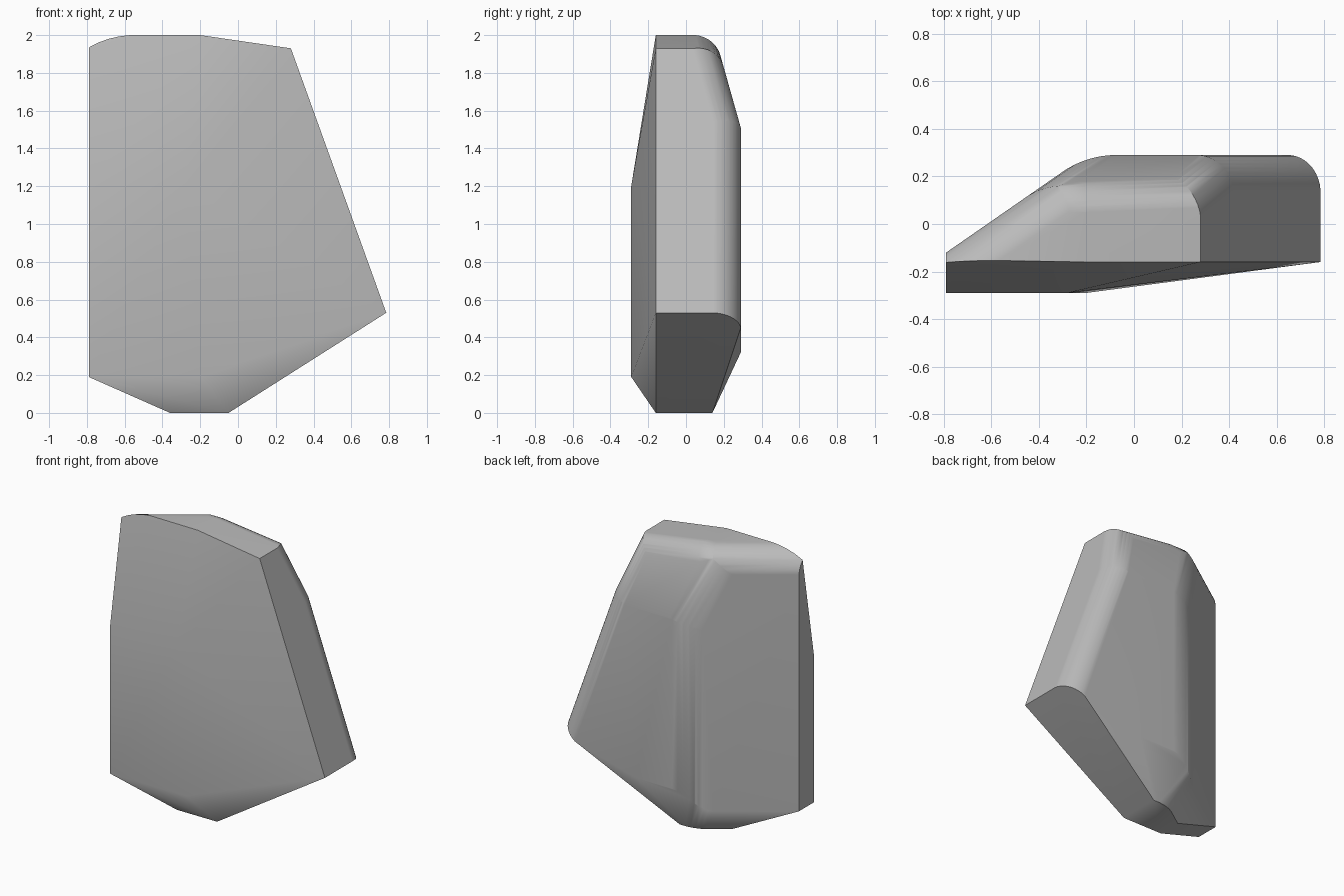
import bpy
import bmesh
import math
from mathutils import Vector

cube = bpy.data.objects.get("Cube")
if cube:
    bpy.data.objects.remove(cube, do_unlink=True)


def plane(normal, point):
    """Half-space as (unit outward normal, offset)."""
    n = Vector(normal).normalized()
    return n, n.dot(Vector(point))


def cut(bm, half_space):
    """Trim the convex body to a half-space and cap the opening."""
    n, d = half_space
    bmesh.ops.bisect_plane(bm, geom=bm.verts[:] + bm.edges[:] + bm.faces[:], dist=1e-5,
                           plane_co=n * d, plane_no=n, clear_outer=True)
    rim = [e for e in bm.edges if e.is_boundary]
    if rim:
        bmesh.ops.holes_fill(bm, edges=rim, sides=0)


def fillet(bm, a, b, radius, steps):
    """Round the edge between two planes with tangent cuts."""
    (na, da), (nb, db) = a, b
    c = na.dot(nb)
    p, q = da - radius, db - radius
    axis = (na * (p - c * q) + nb * (q - c * p)) / (1 - c * c)
    for i in range(1, steps):
        n = na.slerp(nb, i / steps) if hasattr(na, "slerp") else na.lerp(nb, i / steps)
        n.normalize()
        cut(bm, (n, n.dot(axis) + radius))


# Front shell: rim outline, raised flat panel, and the rim carried backwards
rim_y = -0.16
outline = [(-0.2, 2.0), (0.28, 1.93), (0.785, 0.53), (-0.05, 0), (-0.36, 0)]
panel = [(-0.79, 1.2), (-0.79, 0.19), (-0.2, 0.19), (-0.28, 1.2)]
points = [(x, rim_y, z) for x, z in outline]
points += [(x, -0.29, z) for x, z in panel]
points += [(-0.79, -0.15, 2.0), (-0.2, -0.15, 2.0)]
points += [(x, 0.6, z) for x, z in outline + [(-0.79, 2.0), (-0.79, 0.19)]]

bm = bmesh.new()
for co in points:
    bm.verts.new(co)
hull = bmesh.ops.convex_hull(bm, input=bm.verts[:])
loose = [v for v in bm.verts if not v.link_faces]
bmesh.ops.delete(bm, geom=loose, context='VERTS')
bmesh.ops.dissolve_limit(bm, angle_limit=math.radians(0.5), verts=bm.verts[:], edges=bm.edges[:])

# Planes shaping the body
top = plane((0, 0, 1), (0, 0, 2))
tip = plane((0.07, 0, 0.48), (-0.2, 0, 2))
right = plane((1.4, 0, 0.505), (0.28, 0, 1.93))
back = plane((0, 1, 0), (0, 0.29, 0))
back_top = plane((0, 0.39, 0.11), (0, 0.29, 1.51))
back_bottom = plane((0, 0.32, -0.15), (0, 0.14, 0))
back_facet = plane((0.022, 0.136, -0.08), (-0.05, 0.14, 0))
back_side = plane((-0.34, 0.49, 0), (-0.79, -0.12, 0))
side_bottom = plane((-0.57, 0.82, -0.73), (-0.79, -0.12, 0.19))

for p in (back, back_top, back_bottom, back_facet, back_side, side_bottom):
    cut(bm, p)

# Rounded edges around the back
for a, b, radius, steps in ((back, right, 0.16, 10), (back_top, right, 0.16, 10),
                            (back, back_side, 0.4, 6), (back_top, back_side, 0.4, 6),
                            (top, back_top, 0.15, 8), (tip, back_top, 0.15, 8),
                            (top, back_side, 0.17, 8),
                            (back_bottom, side_bottom, 0.3, 5)):
    fillet(bm, a, b, radius, steps)

bmesh.ops.remove_doubles(bm, verts=bm.verts[:], dist=1e-4)
bmesh.ops.recalc_face_normals(bm, faces=bm.faces[:])
mesh = bpy.data.meshes.new("stone_block")
bm.to_mesh(mesh)
bm.free()
block = bpy.data.objects.new("stone_block", mesh)
bpy.context.collection.objects.link(block)

# Plain grey surface
grey = bpy.data.materials.new("grey")
grey.use_nodes = True
colour = (0.5, 0.5, 0.5, 1)
grey.diffuse_color = colour
grey.node_tree.nodes["Principled BSDF"].inputs["Base Color"].default_value = colour
mesh.materials.append(grey)

# Smooth shading with hard creases kept
bpy.ops.object.select_all(action='DESELECT')
block.select_set(True)
bpy.context.view_layer.objects.active = block
bpy.ops.object.shade_smooth_by_angle(angle=math.radians(40))
weighted = block.modifiers.new("weighted_normals", 'WEIGHTED_NORMAL')
weighted.keep_sharp = True
